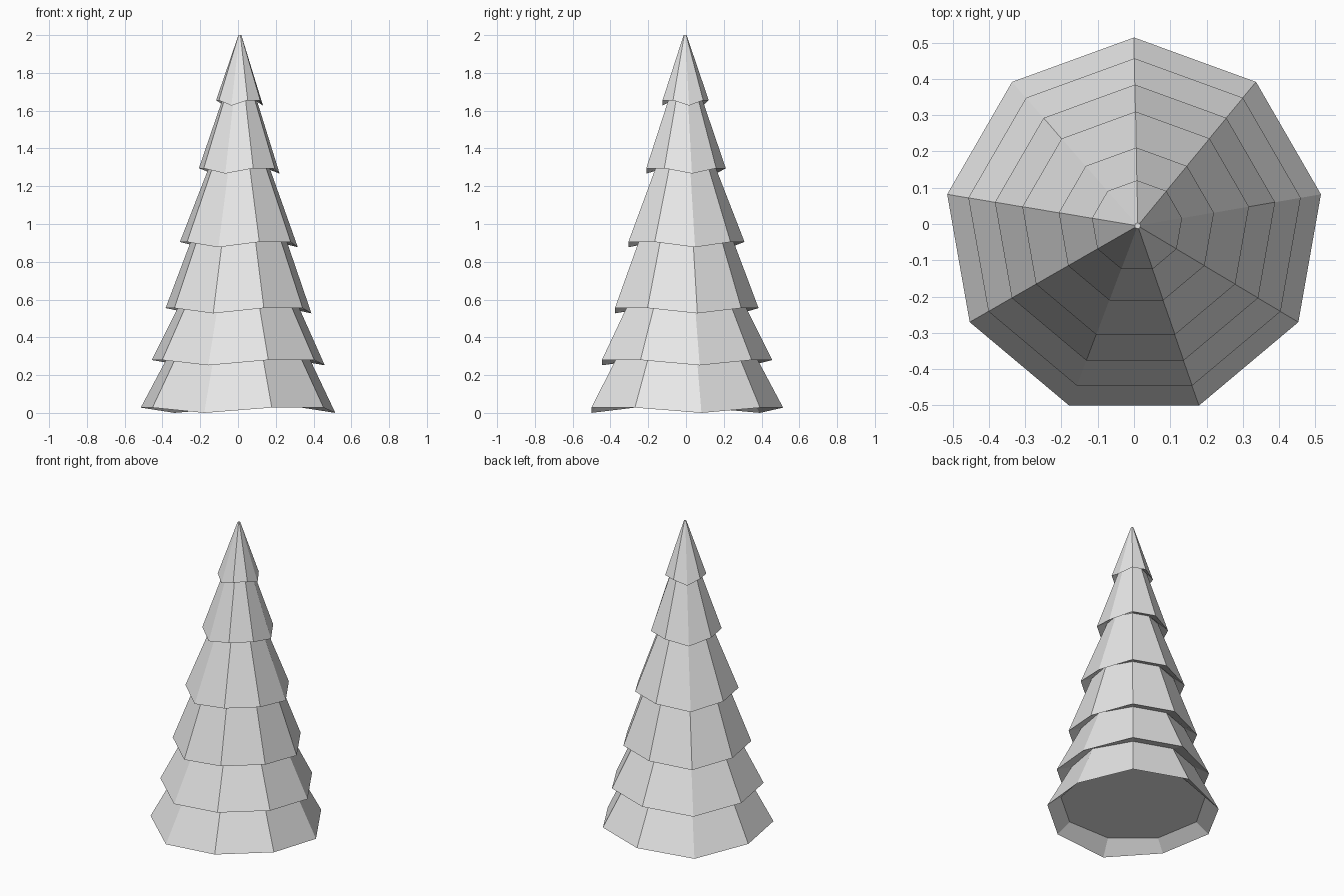
import bpy, bmesh
from math import sin, cos, radians

cube = bpy.data.objects.get("Cube")
if cube:
    bpy.data.objects.remove(cube, do_unlink=True)

SIDES = 9
DROOP = 0.028      # every third corner of a skirt hangs lower

# (rim radius, rim height, radius where the skirt above swallows this one)
TIERS = [
    (0.523, 0.028, 0.375),
    (0.465, 0.28, 0.315),
    (0.392, 0.555, 0.25),
    (0.317, 0.905, 0.155),
    (0.217, 1.295, 0.085),
    (0.126, 1.655, 0.008),
]


def add_ring(bm, radius, z, droop=0.0):
    """One nine-cornered loop; the trunk axis leans very slightly."""
    lean = z / 2
    cx, cy = 0.01 * lean, -0.009 + 0.004 * lean
    ring = []
    for i in range(SIDES):
        a = radians(90 + i * 360 / SIDES)
        low = droop if i % 3 == 1 else 0.0
        ring.append(bm.verts.new((cx + radius * cos(a), cy + radius * sin(a), z - low)))
    return ring


def bridge(bm, low, high):
    for i in range(SIDES):
        j = (i + 1) % SIDES
        bm.faces.new((low[i], low[j], high[j], high[i]))


bm = bmesh.new()

# Recessed underside
rings = [add_ring(bm, 0.44, 0.09)]
bm.faces.new(list(reversed(rings[0])))

# Stacked skirts: drooping rim, then slope up to under the next rim
for n, (rim, z, neck) in enumerate(TIERS):
    top = TIERS[n + 1][1] + 0.025 if n + 1 < len(TIERS) else 2.0
    rings.append(add_ring(bm, rim, z, DROOP))
    rings.append(add_ring(bm, neck, top))
for low, high in zip(rings, rings[1:]):
    bridge(bm, low, high)

# Tip
bm.faces.new(rings[-1])
bmesh.ops.recalc_face_normals(bm, faces=bm.faces)

mesh = bpy.data.meshes.new("tree_foliage")
bm.to_mesh(mesh)
bm.free()

# Plain grey material
color = (0.8, 0.8, 0.8, 1.0)
mat = bpy.data.materials.new("light_grey")
mat.use_nodes = True
mat.diffuse_color = color
mat.node_tree.nodes["Principled BSDF"].inputs["Base Color"].default_value = color
mesh.materials.append(mat)

tree = bpy.data.objects.new("tree_foliage", mesh)
bpy.context.collection.objects.link(tree)
